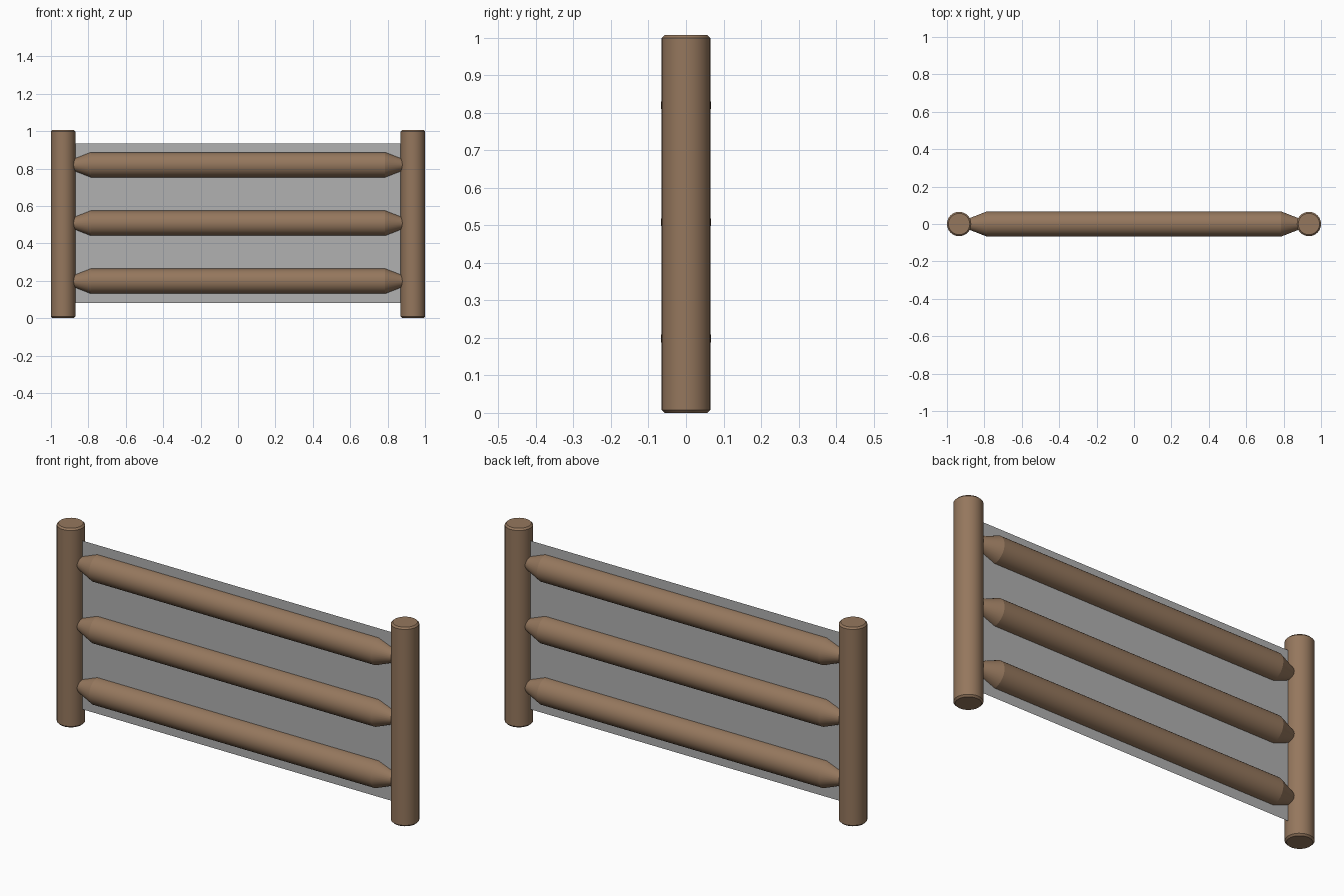
import bpy, bmesh, math
from mathutils import Matrix

if "Cube" in bpy.data.objects:
    bpy.data.objects.remove(bpy.data.objects["Cube"])


def material(name, rgb):
    m = bpy.data.materials.new(name)
    m.diffuse_color = (*rgb, 1.0)
    m.use_nodes = True
    m.node_tree.nodes["Principled BSDF"].inputs["Base Color"].default_value = m.diffuse_color
    return m


WOOD = material("brown wood", (0.300, 0.185, 0.110))
GREY = material("grey panel", (0.440, 0.440, 0.440))


def add_object(name, bm, mat, matrix=Matrix()):
    bmesh.ops.recalc_face_normals(bm, faces=bm.faces)
    bmesh.ops.transform(bm, matrix=matrix, verts=bm.verts)
    me = bpy.data.meshes.new(name)
    bm.to_mesh(me)
    bm.free()
    me.materials.append(mat)
    ob = bpy.data.objects.new(name, me)
    bpy.context.collection.objects.link(ob)
    return ob


def turned(name, profile, mat, matrix, sides=32):
    """Lathe a (radius, height) profile around z, with flat end caps."""
    bm = bmesh.new()
    rings = [[bm.verts.new((r * math.cos(2 * math.pi * i / sides),
                            r * math.sin(2 * math.pi * i / sides), h))
              for i in range(sides)] for r, h in profile]
    for a, b in zip(rings, rings[1:]):
        for i in range(sides):
            j = (i + 1) % sides
            bm.faces.new((a[i], a[j], b[j], b[i]))
    bm.faces.new(rings[0][::-1])
    bm.faces.new(rings[-1])
    ob = add_object(name, bm, mat, matrix)
    bpy.ops.object.select_all(action='DESELECT')
    ob.select_set(True)
    bpy.context.view_layer.objects.active = ob
    bpy.ops.object.shade_smooth_by_angle(angle=math.radians(18))
    return ob


# upright posts with chamfered ends
R, H, C = 0.065, 1.007, 0.008
for side, x in (("left", -0.935), ("right", 0.935)):
    turned(side + "_post", [(R - C, 0), (R, C), (R, H - C), (R - C, H)],
           WOOD, Matrix.Translation((x, 0, 0)))

# horizontal rails, tapered where they enter the posts
lie_down = Matrix.Rotation(math.pi / 2, 4, 'Y')
for name, z in (("lower", 0.198), ("middle", 0.508), ("upper", 0.820)):
    turned(name + "_rail",
           [(0.025, -0.895), (0.067, -0.787), (0.067, 0.787), (0.025, 0.895)],
           WOOD, Matrix.Translation((0, 0, z)) @ lie_down)

# thin flat sheet between the posts
bm = bmesh.new()
bm.faces.new([bm.verts.new((x, 0, z)) for x, z in
              ((-0.872, 0.082), (0.872, 0.082), (0.872, 0.935), (-0.872, 0.935))])
add_object("back_panel", bm, GREY)
